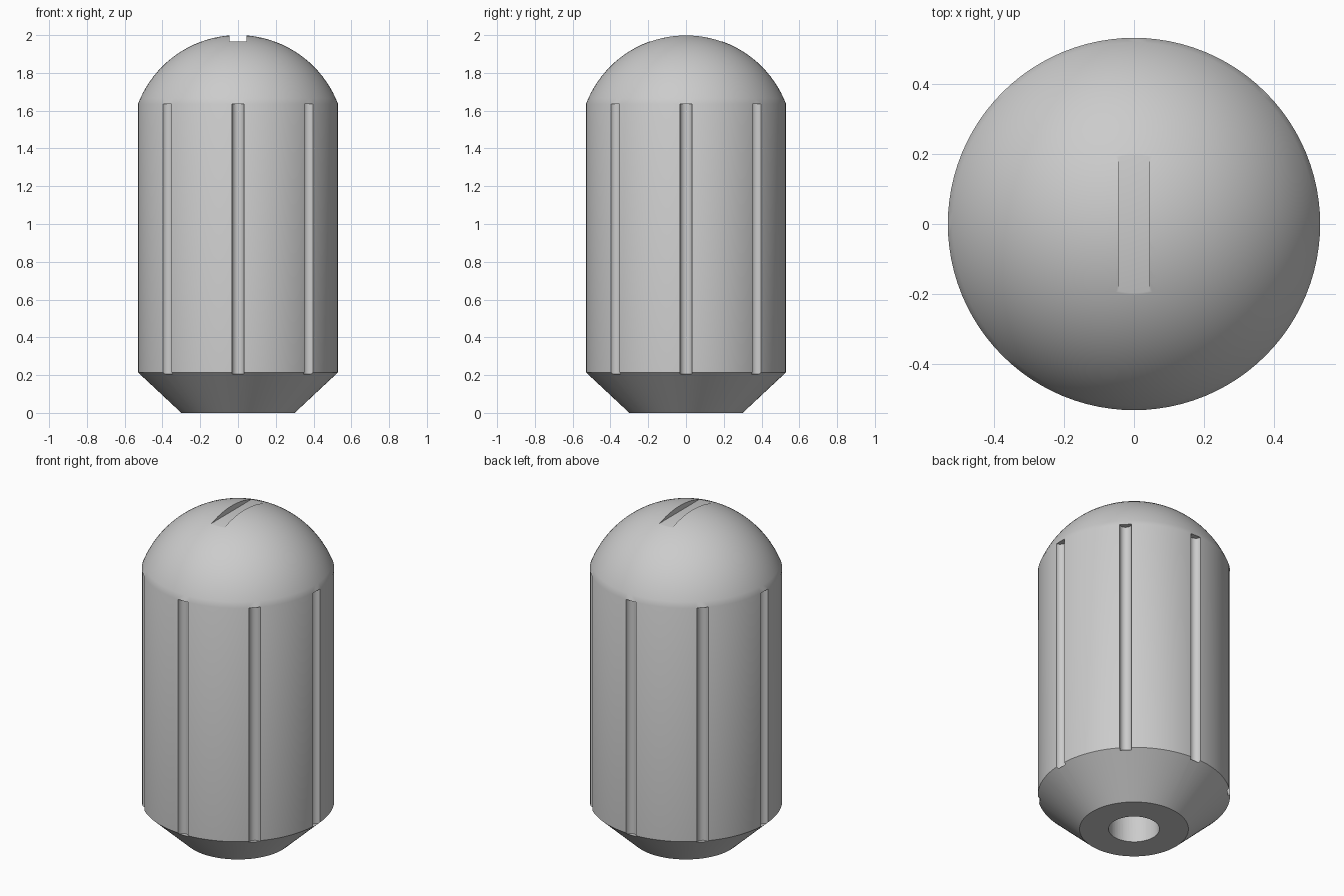
import bpy, bmesh, math
from mathutils import Matrix, Vector

cube = bpy.data.objects.get("Cube")
if cube:
    bpy.data.objects.remove(cube, do_unlink=True)

RADIUS, BASE_RADIUS = 0.53, 0.3
SHOULDER, RIM, TOP = 0.215, 1.635, 2.0
SEGMENTS, DOME_STEPS = 96, 20

grey = bpy.data.materials.new("grey")
grey.use_nodes = True
colour = (0.6, 0.6, 0.6, 1)
grey.diffuse_color = colour
grey.node_tree.nodes["Principled BSDF"].inputs["Base Color"].default_value = colour


def make_object(name, bm):
    bmesh.ops.recalc_face_normals(bm, faces=bm.faces)
    mesh = bpy.data.meshes.new(name)
    bm.to_mesh(mesh)
    bm.free()
    mesh.materials.append(grey)
    obj = bpy.data.objects.new(name, mesh)
    bpy.context.collection.objects.link(obj)
    return obj


def add_cylinder(bm, radius, x, y, bottom, top, sides):
    bmesh.ops.create_cone(
        bm, cap_ends=True, segments=sides, radius1=radius, radius2=radius,
        depth=top - bottom,
        matrix=Matrix.Translation((x, y, (bottom + top) / 2)))


# Body: tapered foot, straight barrel and spherical cap, spun round z
rise = TOP - RIM
sphere = (RADIUS ** 2 + rise ** 2) / (2 * rise)
sweep = math.asin(RADIUS / sphere)
profile = [(0, 0), (BASE_RADIUS, 0), (RADIUS, SHOULDER)]
for i in range(DOME_STEPS + 1):
    a = sweep * (1 - i / DOME_STEPS)
    profile.append((sphere * math.sin(a), TOP - sphere + sphere * math.cos(a)))

bm = bmesh.new()
points = [bm.verts.new((r, 0, z)) for r, z in profile]
edges = [bm.edges.new(pair) for pair in zip(points, points[1:])]
bmesh.ops.spin(bm, geom=points + edges, axis=(0, 0, 1), cent=(0, 0, 0),
               angle=math.tau, steps=SEGMENTS)
bmesh.ops.remove_doubles(bm, verts=bm.verts, dist=0.0001)
body = make_object("capsule_body", bm)

# Cutters: eight round grooves, the top slot and the hole underneath
bm = bmesh.new()
for i in range(8):
    a = i * math.tau / 8
    add_cylinder(bm, 0.033, RADIUS * math.cos(a), RADIUS * math.sin(a),
                 0.205, RIM, 24)
add_cylinder(bm, 0.14, 0, 0, -0.1, 0.6, 48)
bmesh.ops.create_cube(bm, size=1, matrix=Matrix.Translation((0, 0, 2.065))
                      @ Matrix.Diagonal(Vector((0.088, 0.6, 0.2, 1))))
cutter = make_object("groove_cutter", bm)
cutter.hide_render = True

# Cut, then smooth the finished surface
cut = body.modifiers.new("grooves", "BOOLEAN")
cut.operation = "DIFFERENCE"
cut.solver = "EXACT"
cut.object = cutter
bpy.ops.object.select_all(action="DESELECT")
body.select_set(True)
bpy.context.view_layer.objects.active = body
bpy.ops.object.modifier_apply(modifier=cut.name)
bpy.data.objects.remove(cutter, do_unlink=True)
bpy.ops.object.shade_smooth_by_angle(angle=math.radians(30))
